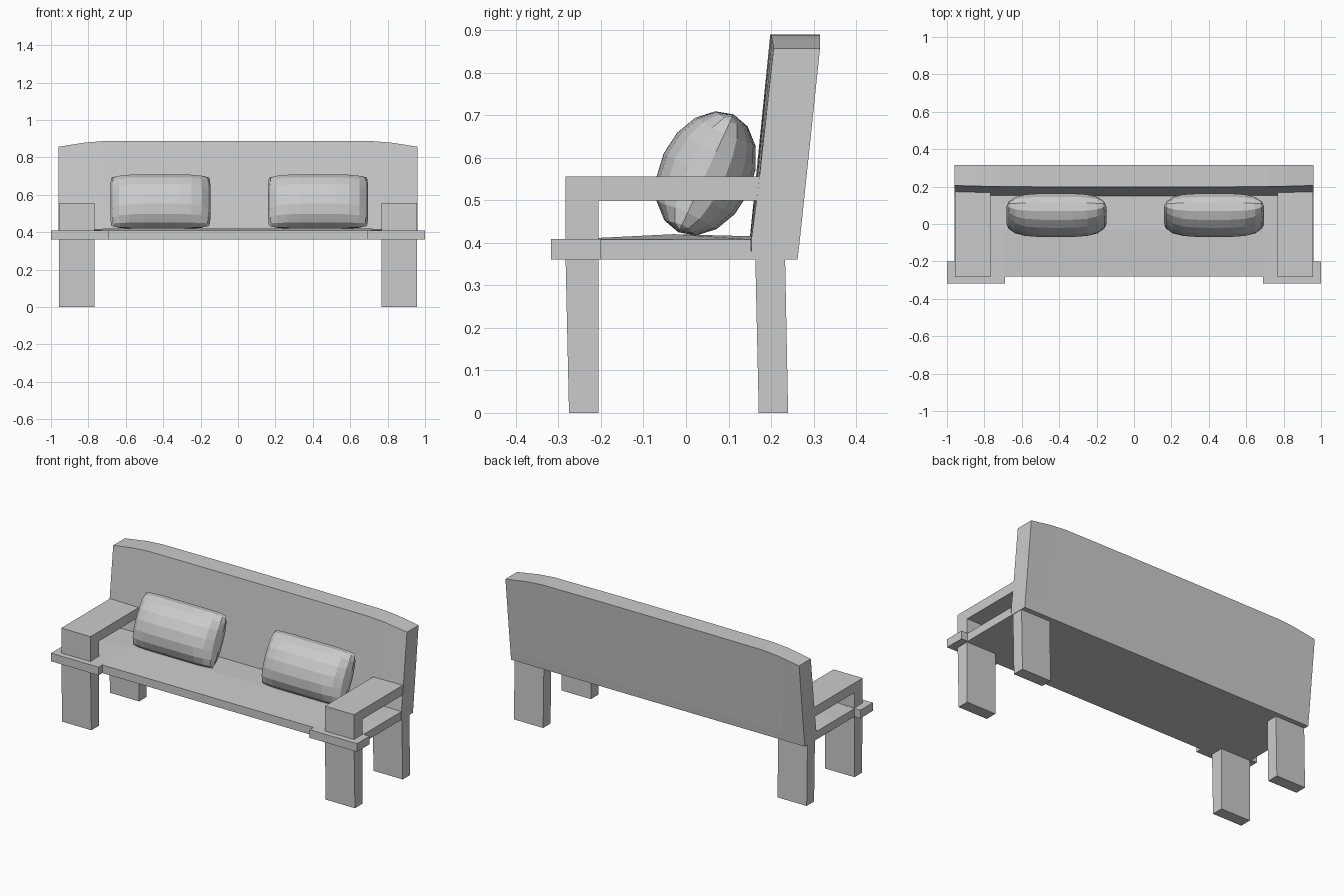
import bpy, bmesh
from math import sin, cos, pi, radians
from mathutils import Matrix, Vector

if "Cube" in bpy.data.objects:
    bpy.data.objects.remove(bpy.data.objects["Cube"])


def finish(name, bm):
    bmesh.ops.recalc_face_normals(bm, faces=bm.faces)
    me = bpy.data.meshes.new(name)
    bm.to_mesh(me)
    bm.free()
    ob = bpy.data.objects.new(name, me)
    bpy.context.collection.objects.link(ob)
    return ob


def loft(name, sections):
    """Join equal-length rings of points and cap both ends."""
    bm = bmesh.new()
    rings = [[bm.verts.new(p) for p in s] for s in sections]
    n = len(rings[0])
    for a, b in zip(rings, rings[1:]):
        for i in range(n):
            j = (i + 1) % n
            bm.faces.new((a[i], a[j], b[j], b[i]))
    bm.faces.new(rings[0])
    bm.faces.new(rings[-1])
    return finish(name, bm)


def along_x(name, profile, x0, x1):
    return loft(name, [[(x, y, z) for y, z in profile] for x in (x0, x1)])


def spow(v, e):
    return (abs(v) ** e) * (1 if v >= 0 else -1)


# Seat: shallow crowned panel
def seat_section(x, crown):
    return [(x, -0.28, 0.36), (x, -0.28, 0.408), (x, -0.2, 0.408 + crown * 0.3),
            (x, -0.03, 0.408 + crown), (x, 0.153, 0.408 + crown * 0.6), (x, 0.153, 0.36)]


loft("seat", [seat_section(x, c) for x, c in
              ((-0.96, 0), (-0.69, 0.012), (0.69, 0.012), (0.96, 0))])

# Backrest: leaning panel with dropped top corners and a slightly bowed front
ends = [(0.96, 0.857, 0.0), (0.82, 0.879, -0.004), (0.72, 0.887, -0.006), (0.3, 0.889, -0.008)]
stations = [(-x, z, d) for x, z, d in ends] + ends[::-1]
loft("backrest", [[(x, 0.262, 0.36), (x, 0.268, 0.41), (x, 0.315, z),
                   (x, 0.206 + d, z), (x, 0.17 + d, 0.53), (x, 0.154 + d / 2, 0.41),
                   (x, 0.153, 0.36)] for x, z, d in stations])

arm_profile = [(-0.283, 0.408), (-0.283, 0.556), (0.173, 0.556), (0.167, 0.499),
               (-0.206, 0.499), (-0.206, 0.408)]
front_leg_profile = [(-0.275, 0), (-0.206, 0), (-0.206, 0.36), (-0.283, 0.36)]
back_leg_profile = [(0.171, 0), (0.24, 0), (0.233, 0.36), (0.163, 0.36)]

for side, s in (("left", -1), ("right", 1)):
    # Armrest with front post
    along_x(side + "_armrest", arm_profile, s * 0.766, s * 0.957)
    # Legs
    along_x(side + "_front_leg", front_leg_profile, s * 0.766, s * 0.957)
    along_x(side + "_back_leg", back_leg_profile, s * 0.766, s * 0.957)
    # Corner plate projecting past the seat
    along_x(side + "_corner_plate", [(-0.317, 0.361), (-0.317, 0.409), (-0.2, 0.409), (-0.2, 0.361)],
            s * 0.69, s * 1.0)


# Pillow: puffed rectangle, faceted, leaning against the backrest
def pillow(name, cx):
    bm = bmesh.new()
    nu, nv = 10, 8
    us = [spow(sin(pi / 2 * (2 * i / nu - 1)), 0.9) for i in range(nu + 1)]
    vs = [sin(pi / 2 * (2 * j / nv - 1)) for j in range(nv + 1)]
    for side in (-1, 1):
        g = []
        for u in us:
            row = []
            for v in vs:
                t = max(0.0, (1 - u ** 4) * (1 - v * v)) ** 0.5
                x = 0.268 * u * (1 - 0.03 * v ** 8)
                z = 0.153 * v * (1 - 0.06 * u ** 8)
                row.append(bm.verts.new((x, side * 0.11 * t, z)))
            g.append(row)
        for i in range(nu):
            for j in range(nv):
                bm.faces.new((g[i][j], g[i + 1][j], g[i + 1][j + 1], g[i][j + 1]))
    bmesh.ops.remove_doubles(bm, verts=bm.verts, dist=0.0005)
    bm.transform(Matrix.Translation((cx, 0.047, 0.563)) @ Matrix.Rotation(radians(-25), 4, 'X'))
    finish(name, bm)


pillow("left_pillow", -0.415)
pillow("right_pillow", 0.428)
